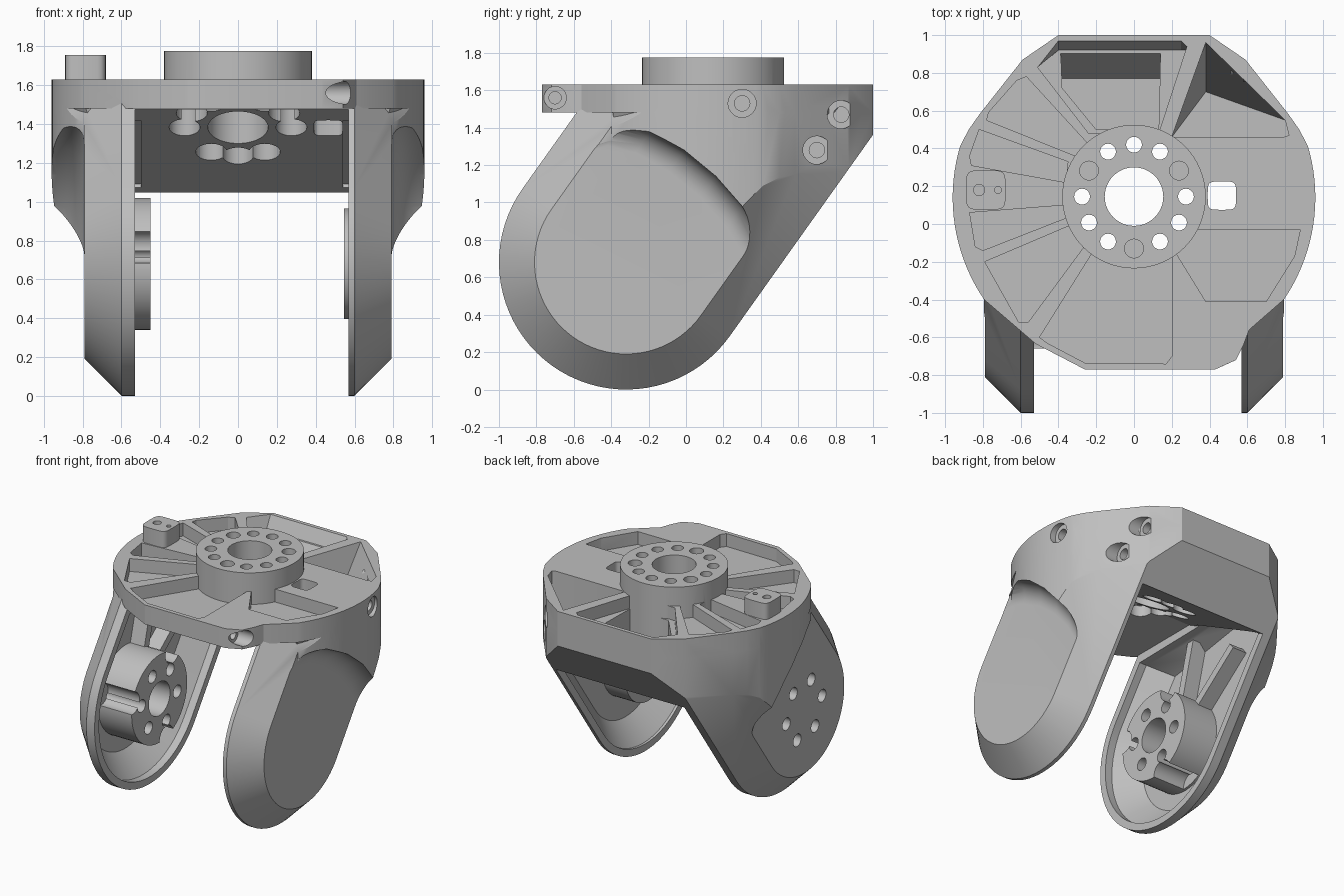
import bpy, bmesh
from math import sin, cos, pi, radians, sqrt

old = bpy.data.objects.get("Cube")
if old:
    bpy.data.objects.remove(old, do_unlink=True)

metal = bpy.data.materials.new("plain grey metal")
metal.use_nodes = True
GREY = (0.52, 0.52, 0.52, 1)
metal.diffuse_color = GREY
for node in metal.node_tree.nodes:
    if node.type == 'BSDF_PRINCIPLED':
        node.inputs["Base Color"].default_value = GREY


# ---------- helpers ----------
def loft(name, rings):
    """Solid skinned through rings that share one point count, capped at both ends."""
    bm = bmesh.new()
    rows = [[bm.verts.new(p) for p in ring] for ring in rings]
    n = len(rows[0])
    for a, b in zip(rows, rows[1:]):
        for i in range(n):
            j = (i + 1) % n
            bm.faces.new((a[i], a[j], b[j], b[i]))
    bm.faces.new(rows[0][::-1])
    bm.faces.new(rows[-1])
    bmesh.ops.recalc_face_normals(bm, faces=bm.faces)
    mesh = bpy.data.meshes.new(name)
    bm.to_mesh(mesh)
    bm.free()
    mesh.materials.append(metal)
    ob = bpy.data.objects.new(name, mesh)
    bpy.context.collection.objects.link(ob)
    return ob


def prism_z(name, plan, z0, z1):
    return loft(name, [[(x, y, z) for x, y in plan] for z in (z0, z1)])


def prism_x(name, side, x0, x1):
    return loft(name, [[(x, y, z) for y, z in side] for x in (x0, x1)])


def arc(cx, cy, r, a0, a1, n):
    return [(cx + r * cos(radians(a0 + (a1 - a0) * i / n)),
             cy + r * sin(radians(a0 + (a1 - a0) * i / n))) for i in range(n + 1)]


def circle(cx, cy, r, n=40):
    return arc(cx, cy, r, 0, 360 - 360 / n, n - 1)


def rounded_box(cx, cy, r, n=24):
    def soft(v):
        return (1 if v >= 0 else -1) * abs(v) ** 0.4
    return [(cx + r * soft(cos(2 * pi * i / n)), cy + r * soft(sin(2 * pi * i / n))) for i in range(n)]


def combine(target, other, operation):
    """Apply one boolean step and drop the helper solid."""
    other.hide_render = True
    mod = target.modifiers.new(operation, 'BOOLEAN')
    mod.operation, mod.solver, mod.object = operation, 'EXACT', other
    bpy.context.view_layer.objects.active = target
    bpy.ops.object.modifier_apply(modifier=mod.name)
    bpy.data.objects.remove(other, do_unlink=True)


def cut(other):
    combine(bracket, other, 'DIFFERENCE')


def add(other):
    combine(bracket, other, 'UNION')


# ---------- arm geometry: a slanted capsule in the y-z plane ----------
PY, PZ = -0.32, 0.68            # pivot centre
DY, DZ = 0.58, 0.815            # direction up the arm
HY, HZ = 0, 0.145               # hub centre in plan


def along(r, length):
    return (PY + r * DZ + DY * length, PZ - r * DY + DZ * length)


def arm_outline(r, back, front, crown=None):
    lower = arc(PY, PZ, r, -35.4, -215.4, 40)
    upper = [along(-r, front)] + ([crown] if crown else []) + [along(r, back)]
    return lower + upper


# chamfered capsule trimmed to the round plan
bracket = loft("fork_bracket", [[(x, y, z) for y, z in arm_outline(r, 2.6, 2.6)]
               for x, r in ((-1, 0.28), (-0.6, 0.68), (0.6, 0.68), (1, 0.28))])
right_half = arc(0, 0.14, 0.96, -34.2, 16.5, 20) + [(0.875, 0.5), (0.815, 0.585), (0.59, 0.87), (0.4, 1.0)]
rim = right_half + [(-x, y) for x, y in reversed(right_half)]
combine(bracket, prism_z("trim", rim + [(-0.795, -1.3), (0.795, -1.3)], -0.2, 1.63), 'INTERSECT')

# top deck, with shoulders easing it into the arms
front_edge = [(-0.52, -0.635), (-0.26, -0.77), (0.43, -0.77), (0.54, -0.72), (0.58, -0.64), (0.61, -0.56)]
add(prism_z("deck", rim + front_edge, 1.48, 1.63))
add(loft("shoulder", [[(x * s, 0.14 + (y - 0.14) * s, z) for x, y in rim]
                      for s, z in ((0.9, 1.35), (0.96, 1.42), (0.995, 1.5))]))

# coved flats on the outside of both arms
cove = [(-1.3, 0.4), (-0.56, 1.28), (-0.46, 1.38), (-0.34, 1.42), (-0.19, 1.38), (-0.01, 1.28),
        (0.16, 1.14), (0.3, 0.98), (0.37, 0.86), (0.6, 0.5), (0.4, -0.4), (-1.3, -0.4)]
R = 0.14
for side in (-1, 1):
    rings = []
    for i in range(8):
        h = R * (i / 7) ** 2
        s = sqrt(2 * R * h - h * h) - R
        rings.append([(side * (0.79 + h), y + DY * s, z + DZ * s) for y, z in cove])
    rings.append([(side * 1.2, y, z) for y, z in cove])
    cut(loft("cove_cutter", rings))

# deck pockets: plan, floor height, furthest back the floor reaches
pockets = [
    ([(-0.51, 0.83), (-0.4, 0.97), (0.25, 0.97), (0.28, 0.94), (0.13, 0.48), (-0.24, 0.48)], 1.53, 0.92),
    ([(-0.39, 0.97), (0.14, 0.97), (0.13, 0.5), (-0.2, 0.5), (-0.38, 0.72)], 1.33, 0.77),
    ([(0.38, 0.96), (0.8, 0.55), (0.82, 0.47), (0.79, 0.46), (0.2, 0.46)], 1.31, 0.7),
    ([(-0.62, 0.76), (-0.57, 0.78), (-0.24, 0.42), (-0.31, 0.36), (-0.78, 0.55), (-0.77, 0.59)], 1.53, 0.78),
    ([(-0.82, 0.5), (-0.35, 0.33), (-0.36, 0.22), (-0.86, 0.31), (-0.87, 0.36)], 1.53, 0.6),
    ([(-0.87, 0.06), (-0.36, 0.1), (-0.34, 0.04), (-0.8, -0.14), (-0.84, -0.12)], 1.53, 0.6),
    ([(-0.79, -0.2), (-0.32, 0.0), (-0.25, -0.1), (-0.56, -0.52), (-0.61, -0.52)], 1.53, 0.6),
    ([(-0.5, -0.6), (-0.46, -0.63), (-0.26, -0.735), (0.17, -0.74), (0.2, -0.7), (0.2, -0.12), (-0.2, -0.12)],
     1.53, 0.6),
    ([(0.88, -0.03), (0.85, -0.17), (0.7, -0.41), (0.38, -0.41), (0.22, -0.15), (0.33, -0.03)], 1.53, 0.6),
]
for plan, floor, reach in pockets:
    low = [(x, min(y, reach), floor) for x, y in plan]
    cut(loft("pocket_cutter", [low, [(x, y, 1.63) for x, y in plan], [(x, y, 1.8) for x, y in plan]]))

# hub and peg on the deck
add(prism_z("hub", circle(HY, HZ, 0.38, 64), 1.28, 1.775))
add(prism_z("peg", rounded_box(-0.785, 0.18, 0.105), 1.5, 1.755))

# space between the arms, under a sloping ceiling
cut(prism_x("gap_cutter", [(-1.3, -0.3), (-1.3, 1.475), (-0.03, 1.475), (0.79, 1.04), (1.3, 1.04), (1.3, -0.3)],
            -0.53, 0.57))

# hub bore, bolt circle counterbored from below, peg holes and slot
cut(prism_z("bore_cutter", circle(HY, HZ, 0.155, 48), 0.9, 1.9))
for i in range(12):
    a = radians(30 * i - 90)
    x, y = HY + 0.275 * cos(a), HZ + 0.275 * sin(a)
    if i % 4 == 0:
        cut(prism_z("thread_cutter", circle(x, y, 0.05, 20), 1.6, 1.9))
    else:
        cut(prism_z("bolt_cutter", circle(x, y, 0.042, 20), 0.9, 1.9))
        cut(prism_z("bolt_head_cutter", circle(x, y, 0.08, 24), 0.9, 1.56))
cut(prism_z("peg_hole_cutter", circle(-0.82, 0.18, 0.03, 16), 1.6, 1.9))
cut(prism_z("peg_pin_cutter", circle(-0.72, 0.18, 0.018, 12), 1.68, 1.9))
cut(prism_z("slot_cutter", rounded_box(0.465, 0.15, 0.075), 0.9, 1.9))

# counterbored screws in the +x side
for y, z, x, r in ((0.3, 1.53, 0.94, 0.075), (0.83, 1.47, 0.61, 0.075), (0.7, 1.28, 0.71, 0.075), (-0.7, 1.56, 0.48, 0.06)):
    cut(prism_x("counterbore_cutter", circle(y, z, r, 28), x - 0.03, 1.2))
    cut(prism_x("screw_cutter", circle(y, z, r * 0.55, 20), x - 0.1, 1.2))

# hollow inside of each arm, with ribs and a horn mount
for side, inner, face, r_boss in ((-1, 0.53, 0.45, 0.34), (1, 0.57, 0.545, 0.285)):
    hollow = [[(side * x, y, z) for y, z in arm_outline(r, 0.95, 0.45, (0.22, 1.42))]
              for x, r in ((inner - 0.03, 0.625), (0.59, 0.625), (0.74, 0.46))]
    cut(loft("hollow_cutter", hollow))
    for angle in (75, 38):
        c, s = cos(radians(angle)), sin(radians(angle))
        rib = [(PY + c * d - s * w, PZ + s * d + c * w)
               for d, w in ((0.2, -0.03), (0.82, -0.03), (0.82, 0.03), (0.2, 0.03))]
        add(prism_x("rib", rib, side * 0.62, side * 0.77))
    boss = prism_x("boss", circle(PY, PZ, r_boss, 56), side * face, side * 0.765)
    if side < 0:
        for angle in (165, 62, -75):
            a = radians(angle)
            notch = circle(PY + 0.34 * cos(a), PZ + 0.34 * sin(a), 0.085, 24)
            combine(boss, prism_x("notch_cutter", notch, -0.3, -0.72), 'DIFFERENCE')
    add(boss)
    cut(prism_x("horn_bore_cutter", circle(PY, PZ, 0.13, 36), side * 0.3, side * 0.72))

# six through holes in the -x arm
for i in range(6):
    a = radians(60 * i + 53)
    cut(prism_x("arm_hole_cutter", circle(PY + 0.22 * cos(a), PZ + 0.22 * sin(a), 0.048, 20), -0.3, -0.95))

# shading
bpy.ops.object.select_all(action='DESELECT')
bracket.select_set(True)
bpy.context.view_layer.objects.active = bracket
bpy.ops.object.shade_smooth_by_angle(angle=radians(25))
